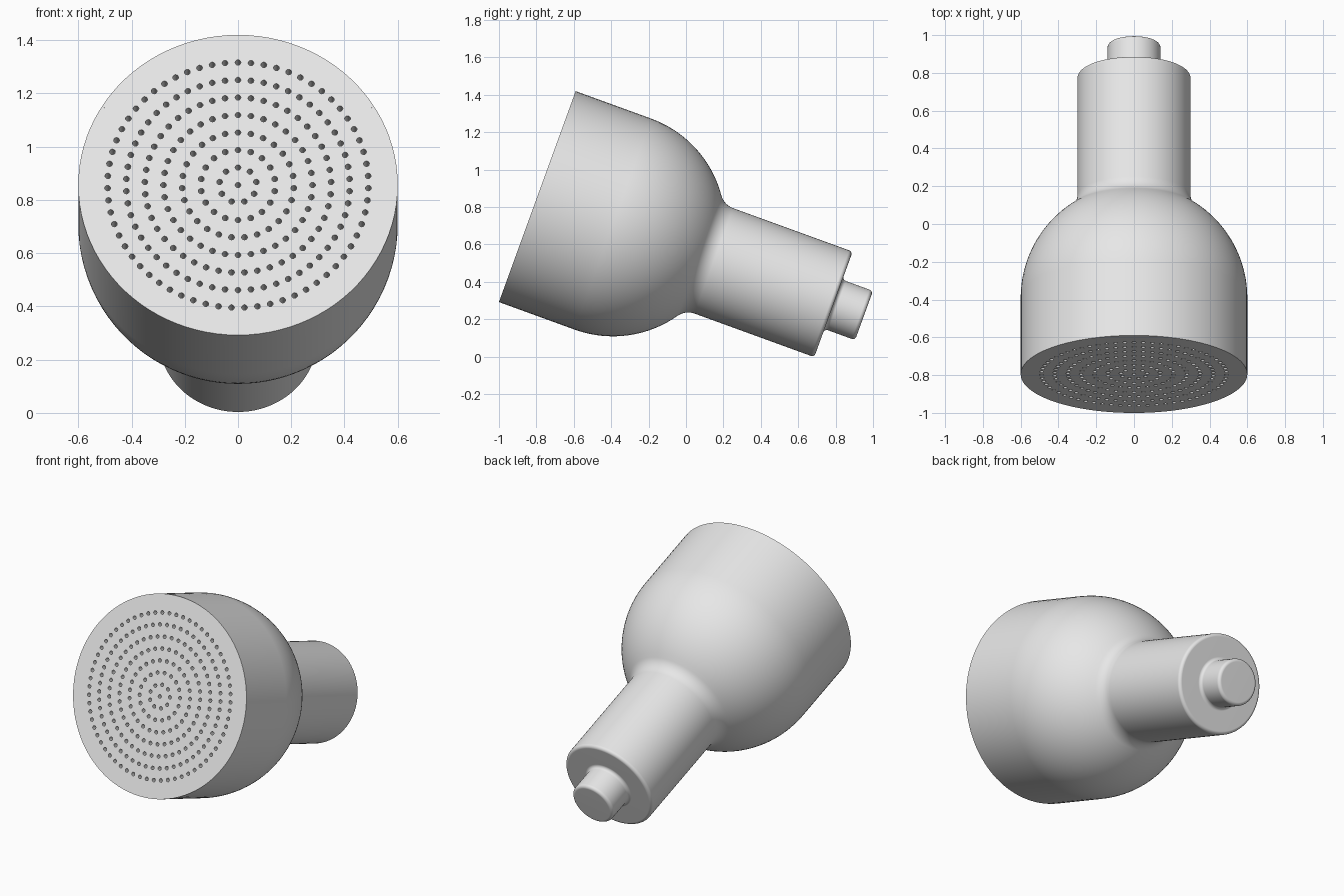
import bpy, bmesh
from math import sin, cos, pi, radians, sqrt, atan2, degrees
from mathutils import Matrix

cube = bpy.data.objects.get("Cube")
if cube:
    bpy.data.objects.remove(cube, do_unlink=True)

SIDES = 96
PLATE_RADIUS, PLATE_DEPTH = 0.59, 0.08
# Local z runs from the spray face back along the tilted axis
PLACE = Matrix.Translation((0, -0.795, 0.856)) @ Matrix.Rotation(radians(-110), 4, 'X')

grey = bpy.data.materials.new("light grey")
grey.use_nodes = True
grey.diffuse_color = (0.8, 0.8, 0.8, 1)
grey.node_tree.nodes["Principled BSDF"].inputs["Base Color"].default_value = (0.8, 0.8, 0.8, 1)


def arc(along, radius, size, start, end, steps):
    """Points (along axis, radius) on an arc, angles in degrees."""
    angles = [radians(start + (end - start) * i / steps) for i in range(steps + 1)]
    return [(along + size * cos(a), radius + size * sin(a)) for a in angles]


def finish(obj, bm):
    bmesh.ops.remove_doubles(bm, verts=bm.verts, dist=0.0001)
    bmesh.ops.recalc_face_normals(bm, faces=bm.faces)
    bm.to_mesh(obj.data)
    bm.free()
    obj.data.materials.clear()
    obj.data.materials.append(grey)
    obj.matrix_world = PLACE
    bpy.ops.object.select_all(action='DESELECT')
    obj.select_set(True)
    bpy.context.view_layer.objects.active = obj
    bpy.ops.object.shade_smooth_by_angle(angle=radians(40))
    weighted = obj.modifiers.new("even shading", 'WEIGHTED_NORMAL')
    weighted.keep_sharp = True


# Body: cup, dome, blended neck and rounded end stub in one lathed profile
dome, centre, blend, neck, stub = 0.6, 0.43, 0.1, 0.3, 0.14
neck_end, stub_end, soft = 1.685, 1.859, 0.02
reach = sqrt((dome + blend) ** 2 - (neck + blend) ** 2)
meet = degrees(atan2(neck + blend, reach))

profile = [(PLATE_DEPTH, 0), (PLATE_DEPTH, PLATE_RADIUS), (0, PLATE_RADIUS), (0, dome)]
profile += arc(centre, 0, dome, 90, meet, 20)
profile += arc(centre + reach, neck + blend, blend, 180 + meet, 270, 10)
profile += arc(neck_end - soft, neck - soft, soft, 90, 0, 6)
profile += arc(neck_end + soft, stub + soft, soft, 180, 270, 6)
profile += arc(stub_end - soft, stub - soft, soft, 90, 0, 6)
profile.append((stub_end, 0))

bm = bmesh.new()
verts = [bm.verts.new((r, 0, t)) for t, r in profile]
edges = [bm.edges.new(pair) for pair in zip(verts, verts[1:])]
bmesh.ops.spin(bm, geom=verts + edges, cent=(0, 0, 0), axis=(0, 0, 1),
               angle=2 * pi, steps=SIDES, use_duplicate=False)
body = bpy.data.objects.new("shower_body", bpy.data.meshes.new("shower_body"))
bpy.context.collection.objects.link(body)
finish(body, bm)

# Spray plate: filled disc with rings of real holes
curve = bpy.data.curves.new("spray_plate", 'CURVE')
curve.dimensions = '2D'
curve.fill_mode = 'BOTH'
curve.extrude = PLATE_DEPTH / 2


def circle(x, y, radius, sides):
    spline = curve.splines.new('POLY')
    spline.points.add(sides - 1)
    for i, point in enumerate(spline.points):
        a = 2 * pi * i / sides
        point.co = (x + radius * cos(a), y + radius * sin(a), 0, 1)
    spline.use_cyclic_u = True
    spline.use_smooth = False


circle(0, 0, PLATE_RADIUS, SIDES)
circle(0, 0, 0.011, 12)
for ring in range(1, 8):
    count = 9 * ring
    for i in range(count):
        a = 2 * pi * i / count
        circle(0.07 * ring * sin(a), -0.07 * ring * cos(a), 0.011, 12)

plate = bpy.data.objects.new("spray_plate", curve)
bpy.context.collection.objects.link(plate)
bpy.ops.object.select_all(action='DESELECT')
plate.select_set(True)
bpy.context.view_layer.objects.active = plate
bpy.ops.object.convert(target='MESH')
plate = bpy.context.view_layer.objects.active
bm = bmesh.new()
bm.from_mesh(plate.data)
bmesh.ops.translate(bm, verts=bm.verts, vec=(0, 0, PLATE_DEPTH / 2))
finish(plate, bm)
